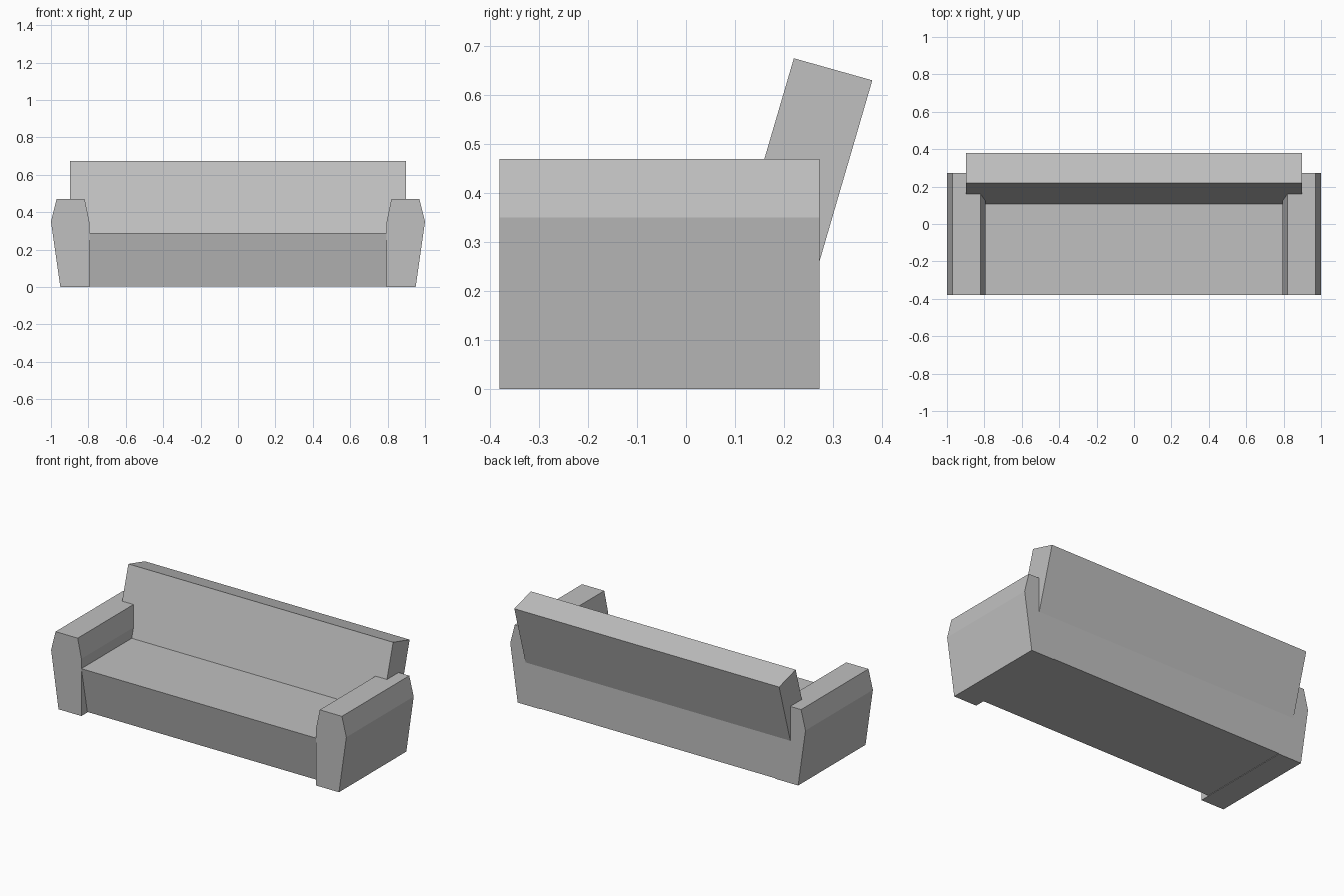
import bpy
import bmesh

cube = bpy.data.objects.get("Cube")
if cube:
    bpy.data.objects.remove(cube, do_unlink=True)

grey = bpy.data.materials.new("grey_upholstery")
grey.use_nodes = True
colour = (0.53, 0.53, 0.53, 1)
grey.diffuse_color = colour
grey.node_tree.nodes["Principled BSDF"].inputs["Base Color"].default_value = colour


def extrude_profile(name, start, offset):
    """Extrude a closed outline along an offset into a solid, flat-shaded part."""
    bm = bmesh.new()
    face = bm.faces.new([bm.verts.new(p) for p in start])
    new = bmesh.ops.extrude_face_region(bm, geom=[face])["geom"]
    bmesh.ops.translate(bm, vec=offset,
                        verts=[v for v in new if isinstance(v, bmesh.types.BMVert)])
    bmesh.ops.recalc_face_normals(bm, faces=bm.faces)
    mesh = bpy.data.meshes.new(name)
    bm.to_mesh(mesh)
    bm.free()
    mesh.materials.append(grey)
    obj = bpy.data.objects.new(name, mesh)
    bpy.context.collection.objects.link(obj)
    return obj


FRONT, BACK = -0.38, 0.272

# Armrests: bevelled upright blocks, mirrored left and right
arm = [(0.795, 0), (0.95, 0), (1, 0.35), (0.97, 0.47), (0.82, 0.47), (0.795, 0.35)]
for name, side in (("left_armrest", 1), ("right_armrest", -1)):
    extrude_profile(name, [(side * x, FRONT, z) for x, z in arm], (0, BACK - FRONT, 0))

# Seat: front face slopes inward towards the floor
seat = [(-0.322, 0.003), (BACK, 0.003), (BACK, 0.29), (FRONT, 0.29)]
extrude_profile("seat", [(-0.795, y, z) for y, z in seat], (1.59, 0, 0))

# Backrest: leaning slab let into the armrests
back = [(0.106, 0.286), (BACK, 0.26), (0.38, 0.63), (0.22, 0.675)]
extrude_profile("backrest", [(-0.897, y, z) for y, z in back], (1.794, 0, 0))
